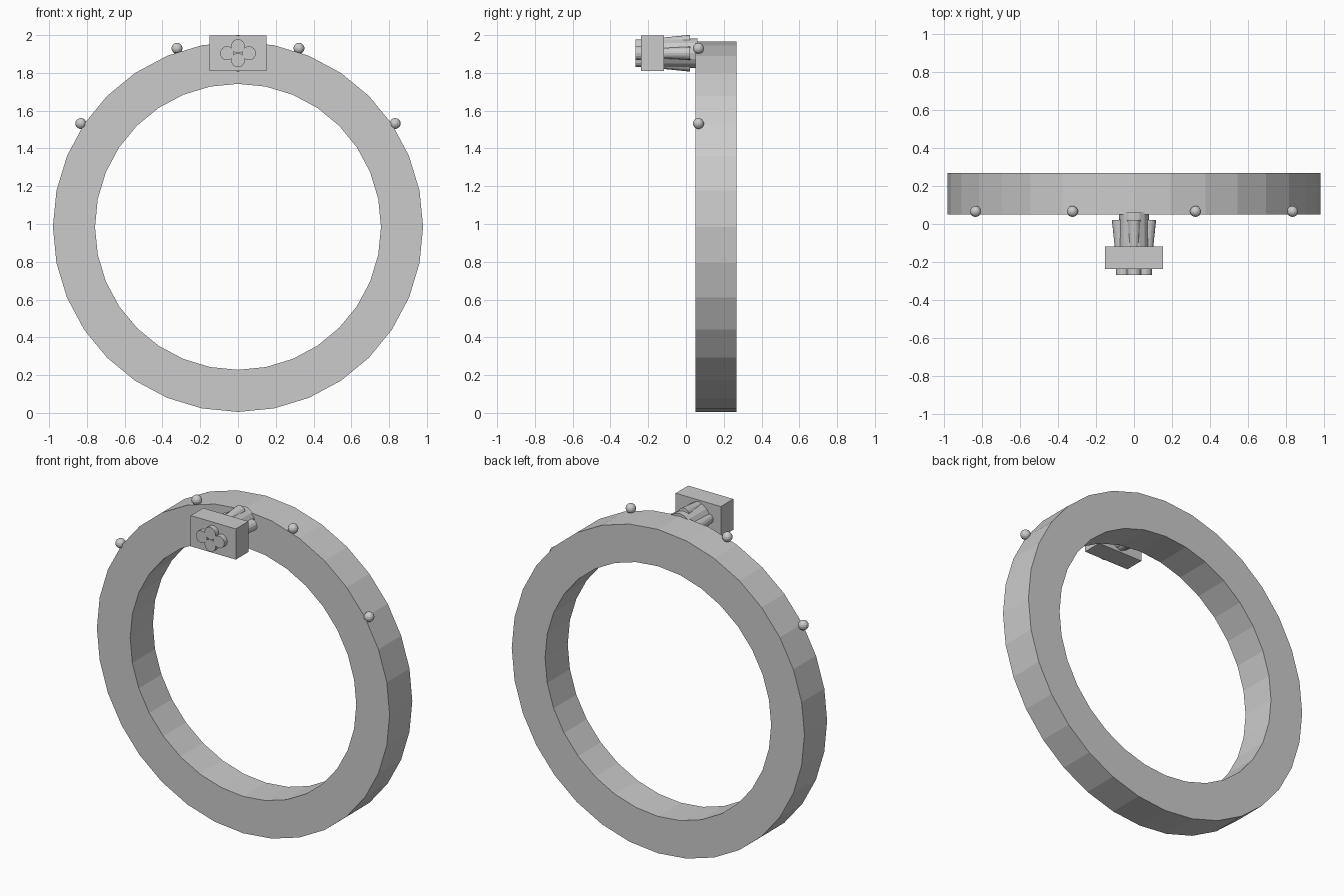
import bpy, bmesh, math
from mathutils import Vector

if "Cube" in bpy.data.objects:
    bpy.data.objects.remove(bpy.data.objects["Cube"])


def make_object(name, bm):
    bmesh.ops.recalc_face_normals(bm, faces=bm.faces)
    mesh = bpy.data.meshes.new(name)
    bm.to_mesh(mesh)
    bm.free()
    ob = bpy.data.objects.new(name, mesh)
    bpy.context.collection.objects.link(ob)
    return ob


def tube(name, start, end, r1, r2, sides=16):
    """Capped cylinder or cone between two points."""
    a, b = Vector(start), Vector(end)
    bm = bmesh.new()
    bmesh.ops.create_cone(bm, cap_ends=True, segments=sides,
                          radius1=r1, radius2=r2, depth=(b - a).length)
    ob = make_object(name, bm)
    ob.location = (a + b) / 2
    ob.rotation_euler = (b - a).to_track_quat('Z', 'Y').to_euler()
    return ob


# Main ring: square section swept around 32 flat sides
SIDES, CZ = 32, 0.985
section = [(0.98, 0.05), (0.98, 0.267), (0.757, 0.267), (0.757, 0.05)]
bm = bmesh.new()
loops = []
for i in range(SIDES):
    t = 2 * math.pi * i / SIDES
    loops.append([bm.verts.new((r * math.sin(t), y, CZ + r * math.cos(t)))
                  for r, y in section])
for i in range(SIDES):
    a, b = loops[i], loops[(i + 1) % SIDES]
    for j in range(4):
        k = (j + 1) % 4
        bm.faces.new((a[j], a[k], b[k], b[j]))
make_object("ring", bm)

# Small beads on the front rim, mirrored left and right
for x, z in ((0.323, 1.93), (0.832, 1.532)):
    for side in (-1, 1):
        bm = bmesh.new()
        bmesh.ops.create_uvsphere(bm, u_segments=16, v_segments=8, radius=0.029)
        make_object("bead", bm).location = (side * x, 0.066, z)

# Clasp block
HZ = 1.904
bm = bmesh.new()
bmesh.ops.create_cube(bm, size=1)
block = make_object("clasp_block", bm)
block.scale = (0.302, 0.12, 0.186)
block.location = (0, -0.177, HZ)

# Stem joining the block to the ring
tube("stem", (0, -0.13, HZ), (0, 0.06, HZ), 0.078, 0.078)

# Four studs on the block front, and four flared tubes behind it
for dx, dz in ((1, 0), (-1, 0), (0, 1), (0, -1)):
    sx, sz = dx * 0.058, HZ + dz * 0.037
    tube("stud", (sx, -0.267, sz), (sx, -0.23, sz), 0.037, 0.037)
    tube("flared_tube", (dx * 0.073, -0.13, HZ + dz * 0.055),
         (dx * 0.081, 0.022, HZ + dz * 0.062), 0.027, 0.035)
